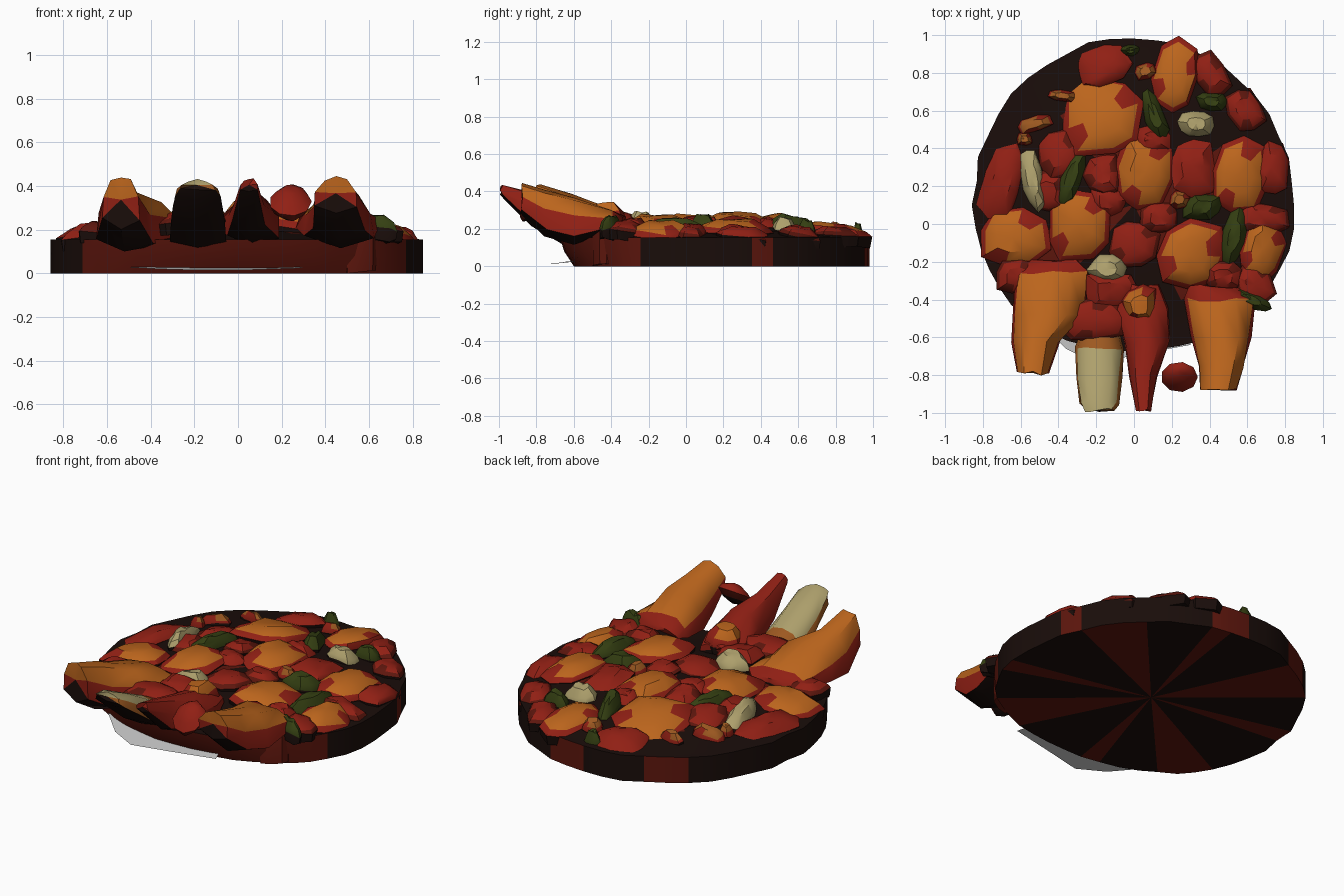
import bpy, bmesh, random
from math import sin, cos, pi, radians
from mathutils import Vector

if "Cube" in bpy.data.objects:
    bpy.data.objects.remove(bpy.data.objects["Cube"])

random.seed(7)
COL = {"orange": (0.50, 0.13, 0.012), "red": (0.28, 0.014, 0.007), "deep_red": (0.11, 0.008, 0.004),
       "char": (0.010, 0.004, 0.003), "green": (0.035, 0.05, 0.006), "cream": (0.42, 0.35, 0.15),
       "tan": (0.34, 0.10, 0.015)}
MAT = {}
for k, c in COL.items():
    MAT[k] = bpy.data.materials.new(k)
    MAT[k].diffuse_color = (*c, 1)


def loft(name, rings, color, cap0=True, cap1=True, angle=50):
    """Skin closed rings; color(i, j) names the material of each band face."""
    bm = bmesh.new()
    used = []

    def paint(f, c):
        if c not in used:
            used.append(c)
        f.material_index = used.index(c)

    vs = [[bm.verts.new(p) for p in r] for r in rings]
    n = len(rings[0])
    for i in range(len(rings) - 1):
        for j in range(n):
            k = (j + 1) % n
            paint(bm.faces.new((vs[i][j], vs[i][k], vs[i + 1][k], vs[i + 1][j])), color(i, j))
    for on, r, i in ((cap0, vs[0], 0), (cap1, vs[-1], len(rings) - 1)):
        if on:
            c = bm.verts.new(sum((v.co for v in r), Vector()) / n)
            for j in range(n):
                paint(bm.faces.new((r[j], r[(j + 1) % n], c)), color(i if i else -1, j))
    bmesh.ops.recalc_face_normals(bm, faces=bm.faces)
    me = bpy.data.meshes.new(name)
    bm.to_mesh(me)
    bm.free()
    for c in used:
        me.materials.append(MAT[c])
    me.shade_smooth()
    me.set_sharp_from_angle(angle=radians(angle))
    ob = bpy.data.objects.new(name, me)
    bpy.context.collection.objects.link(ob)
    return ob


def surf(x, y):
    """Height of the gently domed sauce surface."""
    r2 = (x / 0.85) ** 2 + ((y - 0.16) / 0.83) ** 2
    return 0.15 + 0.07 * max(0, 1 - r2)


# Sauce base: irregular disc, undercut at the front
N = 44
edge = [(1 + random.uniform(-0.012, 0.014)) for _ in range(N)]


def base_ring(s, z=None, undercut=1.0):
    out = []
    for j in range(N):
        a = 2 * pi * j / N
        k = s * edge[j]
        x = 0.85 * k * cos(a)
        y = 0.1 + (0.89 * k * sin(a) if sin(a) > 0 else -0.78 * k * abs(sin(a)) ** 0.93)
        if y < -0.3:
            y = -0.3 + (y + 0.3) * undercut
        out.append((x, y, surf(x, y) if z is None else z))
    return out


def base_color(i, j):
    a = j * 360 / N
    if i < 0:
        return "deep_red" if j % 11 in (3, 4, 5, 9) else "char"
    if i <= 1:
        return "deep_red" if 205 < a < 330 or 70 < a < 85 or 110 < a < 125 or 15 < a < 24 else "char"
    return "deep_red" if (j // 4) % 3 == 0 and i > 3 else "char"


loft("sauce_base", [base_ring(1, 0, 0.8), base_ring(1, 0.08, 0.94), base_ring(1, 0.155),
                    base_ring(0.95), base_ring(0.7), base_ring(0.4), base_ring(0.12)], base_color, angle=40)


def chunk(name, x, y, rx, ry, deg=0, cols=("char", "red", "orange"), h=0.05, n=8, power=0.75, depth=0.05):
    """Low faceted piece with a dark skirt, lying on the dome."""
    a0 = radians(deg)
    jit = [random.uniform(0.92, 1.2) for _ in range(n)]
    tx, ty = random.uniform(-0.1, 0.1), random.uniform(-0.18, 0.02)
    lift = 0.16 * max(0, -y - 0.1)
    ph = random.uniform(0, 1)
    rings = []
    for s, dz in ((0.97, -depth), (1.03, 0.0), (0.88, 0.55 * h), (0.5, h + 0.01)):
        r = []
        for j in range(n):
            a = 2 * pi * (j + ph) / n
            ca, sa = cos(a), sin(a)
            u = rx * s * jit[j] * abs(ca) ** power * (1 if ca > 0 else -1)
            v = ry * s * jit[j] * abs(sa) ** power * (1 if sa > 0 else -1)
            px, py = x + u * cos(a0) - v * sin(a0), y + u * sin(a0) + v * cos(a0)
            z = surf(px, py) + lift + dz + tx * u + ty * v + random.uniform(-0.008, 0.008)
            r.append((px, py, z))
        rings.append(r)
    loft(name, rings, lambda i, j: cols[0] if i <= 0 else
         (cols[1] if i == 1 or (i == 2 and j % 4 == 0) else cols[2]), angle=35)


# Large orange leaf pieces
for i, p in enumerate([(-0.17, 0.57, 0.20, 0.20), (0.22, 0.78, 0.11, 0.18), (0.06, 0.27, 0.15, 0.20),
                       (0.55, 0.26, 0.14, 0.20), (-0.64, -0.08, 0.17, 0.15), (-0.30, 0.0, 0.16, 0.18),
                       (0.30, -0.17, 0.17, 0.17), (0.68, -0.13, 0.11, 0.16)]):
    chunk(f"orange_leaf_{i}", *p, random.uniform(-14, 14), h=0.05)

# Small orange scraps
for i, p in enumerate([(-0.38, 0.68, 0.08, 0.03, -5), (0.06, 0.81, 0.055, 0.04, 20), (0.24, 0.13, 0.05, 0.045, 0),
                       (-0.53, 0.53, 0.09, 0.04, 15), (-0.58, 0.45, 0.04, 0.03, 0)]):
    chunk(f"orange_scrap_{i}", *p, h=0.045, n=7, cols=("char", "red", "tan"))

# Red pieces
for i, p in enumerate([(-0.17, 0.84, 0.14, 0.11, 20), (0.40, 0.79, 0.08, 0.12, 30), (0.59, 0.61, 0.09, 0.12, 25),
                       (0.31, 0.31, 0.12, 0.15, 0), (-0.17, 0.27, 0.09, 0.11, 0), (-0.40, 0.37, 0.11, 0.13, 20),
                       (-0.70, 0.22, 0.10, 0.18, -15), (0.0, -0.10, 0.13, 0.13, 0), (-0.22, -0.51, 0.16, 0.11, 10),
                       (0.73, 0.30, 0.08, 0.14, 0), (0.68, 0.03, 0.13, 0.08, 0), (0.14, 0.03, 0.10, 0.08, 0),
                       (-0.13, -0.36, 0.13, 0.10, 0), (0.64, -0.32, 0.09, 0.11, 20), (-0.46, 0.17, 0.09, 0.10, 0),
                       (0.10, 0.45, 0.09, 0.07, 0), (0.47, -0.28, 0.09, 0.08, 0), (-0.62, -0.28, 0.11, 0.09, 0),
                       (-0.14, 0.12, 0.09, 0.07, 0)]):
    chunk(f"red_piece_{i}", *p, h=0.035, cols=("char", "deep_red" if i % 3 else "red", "red"))

# Red flap on the front right wall
chunk("front_flap", 0.56, -0.44, 0.08, 0.05, 25, ("deep_red", "red", "red"), 0.03, 8, 0.8, 0.2)

# Green slices
for i, p in enumerate([(0.11, 0.57, 0.05, 0.14, 20), (0.41, 0.65, 0.08, 0.045, -5), (-0.33, 0.25, 0.055, 0.15, -18),
                       (0.36, 0.09, 0.11, 0.065, 10), (0.53, -0.07, 0.06, 0.15, -15), (0.62, -0.40, 0.11, 0.04, -25),
                       (-0.02, 0.92, 0.05, 0.025, 0)]):
    chunk(f"green_slice_{i}", *p, h=0.055, n=10, power=1, cols=("char", "green", "green"))

# Cream slices
for i, p in enumerate([(-0.54, 0.24, 0.06, 0.16, 12), (0.33, 0.53, 0.09, 0.07, 5), (-0.14, -0.24, 0.095, 0.075, 0)]):
    chunk(f"cream_slice_{i}", *p, h=0.05, n=10, power=0.9, cols=("char", "cream", "cream"))


# Long strips that rise and overhang the front edge: sections are (y, x, half width, top z, thickness)
ARCH = [(-1, -0.8), (-0.95, -0.4), (-0.55, -0.08), (0, 0), (0.5, -0.06), (0.92, -0.4), (1, -0.85), (0, -1)]


def strip(name, sections, side, top):
    rings = [[(x + w * u * random.uniform(0.92, 1.06), y + random.uniform(-0.012, 0.012),
               z + t * v + random.uniform(-0.008, 0.004)) for u, v in ARCH] for y, x, w, z, t in sections]
    loft(name, rings, lambda i, j: top if j in (1, 2, 3, 4) and i > 0 else (side if j in (0, 1, 2, 3, 4, 5) else "char"),
         angle=40)


strip("left_strip", [(-0.2, -0.42, 0.13, 0.23, 0.06), (-0.26, -0.43, 0.2, 0.27, 0.11), (-0.48, -0.45, 0.2, 0.34, 0.22),
                     (-0.62, -0.52, 0.125, 0.39, 0.29), (-0.79, -0.535, 0.085, 0.445, 0.24)], "red", "orange")
strip("cream_strip", [(-0.56, -0.18, 0.1, 0.24, 0.1), (-0.66, -0.185, 0.13, 0.29, 0.17), (-0.82, -0.185, 0.12, 0.37, 0.15),
                      (-0.95, -0.185, 0.105, 0.42, 0.08), (-0.985, -0.185, 0.08, 0.43, 0.05)], "tan", "cream")
strip("red_strip", [(-0.33, 0.04, 0.09, 0.26, 0.07), (-0.45, 0.05, 0.14, 0.30, 0.12), (-0.62, 0.07, 0.125, 0.35, 0.22),
                    (-0.8, 0.05, 0.075, 0.39, 0.19), (-0.985, 0.05, 0.042, 0.435, 0.06)], "red", "red")
strip("right_strip", [(-0.33, 0.42, 0.13, 0.27, 0.06), (-0.4, 0.45, 0.19, 0.31, 0.12), (-0.6, 0.47, 0.16, 0.37, 0.25),
                      (-0.75, 0.46, 0.125, 0.41, 0.25), (-0.87, 0.45, 0.1, 0.445, 0.17)], "red", "orange")

# Orange crest lying along the red strip
chunk("strip_crest", 0.03, -0.43, 0.09, 0.10, 10, h=0.085)

# Loose red lens-shaped piece at the front, tilted up towards the back
rings = []
for h, r in ((-1, 0.4), (-0.6, 0.8), (0, 1.0), (0.6, 0.75), (1, 0.35)):
    ring = []
    for j in range(9):
        a = 2 * pi * j / 9
        dy = 0.08 * r * sin(a)
        ring.append((0.24 + 0.098 * r * cos(a), -0.81 + dy, 0.325 + 0.055 * h + 0.75 * dy + random.uniform(-0.006, 0.006)))
    rings.append(ring)
loft("loose_piece", rings, lambda i, j: "char" if i <= 0 else ("deep_red" if i == 1 else "red"))

# Thin grey sliver under the front edge
me = bpy.data.meshes.new("under_sliver")
me.from_pydata([(-0.52, -0.5, 0.03), (-0.36, -0.66, 0.02), (-0.2, -0.74, 0.015), (0.02, -0.69, 0.015),
                (0.3, -0.64, 0.025), (0.25, -0.5, 0.035), (-0.3, -0.5, 0.035)], [], [tuple(range(7))])
bpy.context.collection.objects.link(bpy.data.objects.new("under_sliver", me))

for m in bpy.data.materials:
    if m.users and not m.is_grease_pencil:
        m.use_nodes = True
        m.node_tree.nodes["Principled BSDF"].inputs["Base Color"].default_value = m.diffuse_color
